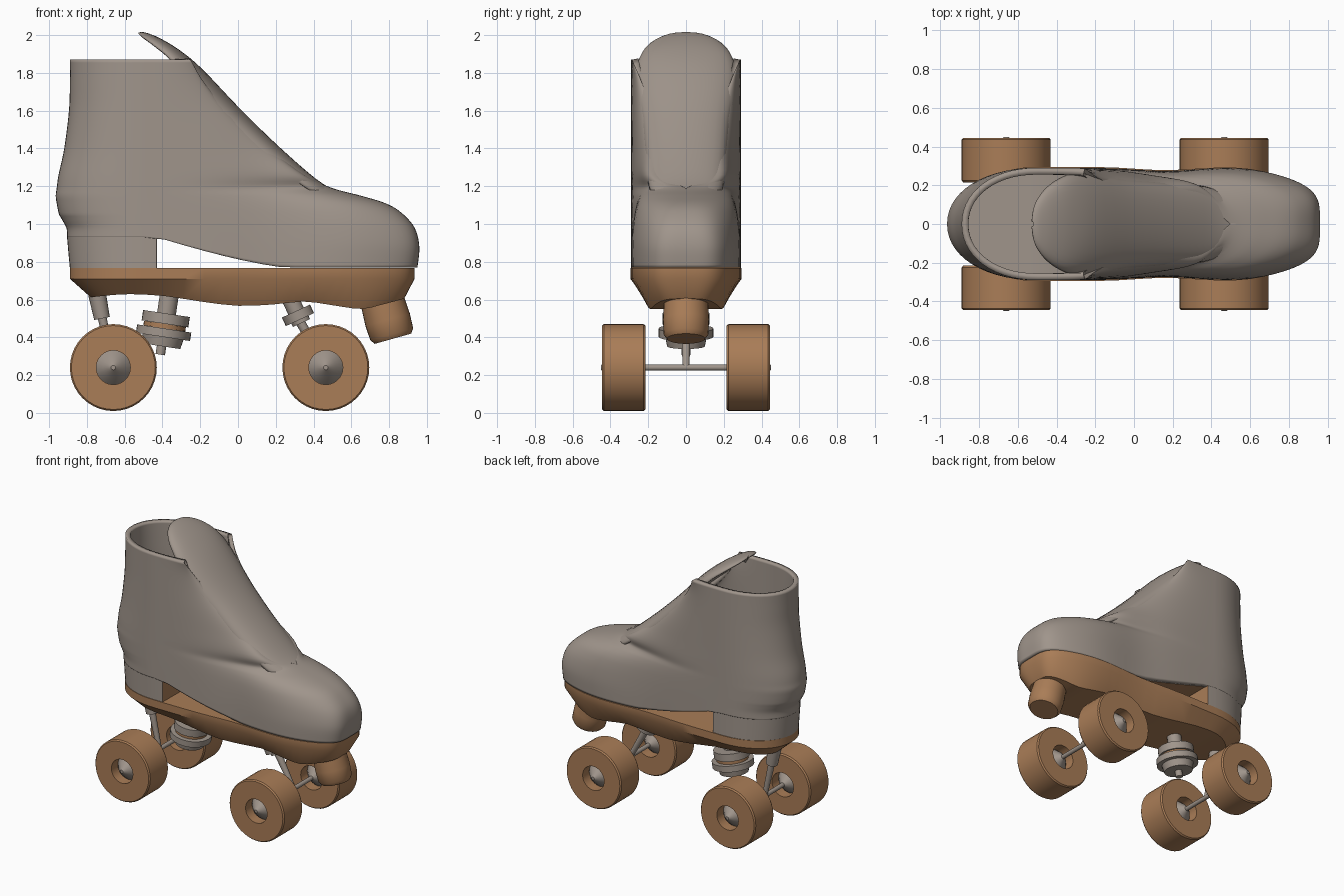
import bpy, math
from mathutils import Vector

if "Cube" in bpy.data.objects:
    bpy.data.objects.remove(bpy.data.objects["Cube"])


def material(name, rgb):
    m = bpy.data.materials.new(name)
    m.diffuse_color = (*rgb, 1)
    m.use_nodes = True
    m.node_tree.nodes["Principled BSDF"].inputs["Base Color"].default_value = m.diffuse_color
    return m


GREY = material("warm grey", (0.35, 0.30, 0.26))
BROWN = material("tan brown", (0.40, 0.205, 0.095))


def make(name, verts, faces, mats, mirror=False, thick=0, angle=35):
    me = bpy.data.meshes.new(name)
    me.from_pydata(verts, [], faces)
    for m in mats:
        me.materials.append(m)
    ob = bpy.data.objects.new(name, me)
    bpy.context.collection.objects.link(ob)
    bpy.ops.object.select_all(action='DESELECT')
    ob.select_set(True)
    bpy.context.view_layer.objects.active = ob
    bpy.ops.object.shade_smooth_by_angle(angle=math.radians(angle))
    if mirror:
        mod = ob.modifiers.new("mirror", 'MIRROR')
        mod.use_axis = (False, True, False)
        mod.merge_threshold = 0.0005
    if thick:
        mod = ob.modifiers.new("thickness", 'SOLIDIFY')
        mod.thickness = thick
        mod.offset = -1
    return ob


def grid(name, rows, mats, **kw):
    """Skin a list of equally long rows of points."""
    n = len(rows[0])
    faces = [(j*n+i, (j+1)*n+i, (j+1)*n+i+1, j*n+i+1)
             for j in range(len(rows)-1) for i in range(n-1)]
    return make(name, [p for r in rows for p in r], faces, mats, **kw)


def lathe(name, prof, origin, axis, mat, seg=32, closed=False):
    """Spin (radius, distance along axis) points around an axis."""
    rot = Vector((0, 0, 1)).rotation_difference(Vector(axis).normalized())
    o, k = Vector(origin), len(prof)
    verts = [o + rot @ Vector((r*math.cos(a), r*math.sin(a), h))
             for a in (2*math.pi*s/seg for s in range(seg)) for r, h in prof]
    faces = [(s*k+i, (s+1) % seg*k+i, (s+1) % seg*k+(i+1) % k, s*k+(i+1) % k)
             for s in range(seg) for i in range(k if closed else k-1)]
    if not closed:
        faces.append(tuple(s*k for s in reversed(range(seg))))
        faces.append(tuple(s*k+k-1 for s in range(seg)))
    return make(name, verts, faces, [mat])


def rod(name, p, q, r, mat, r2=None):
    d = Vector(q) - Vector(p)
    return lathe(name, [(r, 0), (r2 or r, d.length)], p, d, mat, 20)


def smooth_keys(keys, sub):
    """Smooth interpolation through rows of key values."""
    out, n = [], len(keys)
    for k in range(n-1):
        a, b = keys[k], keys[k+1]
        p, q = keys[max(k-1, 0)], keys[min(k+2, n-1)]
        for s in range(sub):
            t = s/sub
            out.append([0.5*(2*v1 + (v2-v0)*t + (2*v0-5*v1+4*v2-v3)*t*t
                             + (3*v1-v0-3*v2+v3)*t**3)
                        for v0, v1, v2, v3 in zip(p, a, b, q)])
    return out + [list(keys[-1])]


def outline(back, front, w, ye, n, c=-0.5):
    """Half foot outline from the heel to the toe, as (x, y)."""
    pts = []
    for i in range(14):
        v = math.pi/2*i/14
        pts.append((c-(c-back)*math.cos(v)**0.95, w*math.sin(v)**0.95))
    for i in range(29):
        t = i/28
        u = math.pi/2*(3*t*t-2*t**3)
        co = max(math.cos(u), 0)**(2/n) if i < 28 else 0
        pts.append((c+(front-c)*math.sin(u)**(2/n), ye+(w-ye)*co))
    return [(x, y*(1+0.07*math.exp(-((x-.6)/.25)**2)
                   - 0.05*math.exp(-((x-.15)/.2)**2))) for x, y in pts]


def arch(x):
    return 0.77+0.16*min(max((0.25-x)/0.68, 0), 1)**1.3


# Boot upper: stacked outlines (z, back, front, width, opening, roundness)
keys = [(.77, -.905, .95, .29, 0, 4), (.88, -.908, .96, .29, 0, 4),
        (.98, -.93, .935, .29, 0, 3.6), (1.06, -.95, .865, .29, 0, 3.2),
        (1.11, -.96, .78, .29, 0, 2.9), (1.15, -.965, .65, .29, 0, 2.7),
        (1.19, -.96, .50, .29, 0, 2.5), (1.26, -.95, .35, .29, .15, 2.5),
        (1.4, -.92, .17, .29, .16, 2.5), (1.6, -.895, -.05, .29, .19, 2.5),
        (1.75, -.89, -.18, .29, .235, 2.5), (1.87, -.89, -.25, .29, .285, 2.5)]
rows = []
for z, b, f, w, ye, n in smooth_keys(keys, 5):
    if z < 1.195:
        ye = 0
    row = []
    for x, y in outline(b, f, w, ye, n):
        zz = z if z > 1.05 else 1.05-(1.05-z)/0.28*(1.05-arch(x))
        row.append((x, y, zz))
    rows.append(row)
grid("boot_upper", rows, [GREY], mirror=True, thick=0.035, angle=50)

# Tongue: arched strip (x, z, half width, edge drop)
tongue = smooth_keys([(.52, 1.155, .13, .05), (.4, 1.23, .18, .06),
                      (.2, 1.405, .2, .08), (0, 1.6, .22, .09),
                      (-.2, 1.81, .26, .1), (-.32, 1.91, .235, .06),
                      (-.42, 1.97, .18, .04), (-.49, 1.998, .1, .02),
                      (-.52, 2.0, .01, 0)], 4)
rows = []
for x, z, h, d in tongue:
    row = []
    for i in range(17):
        s = -1+i/8
        row.append((x-0.65*d*s*s, h*math.sin(s*math.pi/2), z-0.7*d*s*s))
    rows.append(row)
grid("tongue", rows[::-1], [GREY], thick=-0.015, angle=60)

# Heel block with a brown front wall
rows = []
for z, b, inner in ((.765, -.89, 1), (.765, -.89, 0), (.85, -.898, 0),
                    (.93, -.905, 0), (.93, -.905, 1)):
    o = outline(b, -.43, .29, .288, 3) + [(-.43, 0)]
    rows.append([(x, 0 if inner else y, z) for x, y in o])
heel = grid("heel_block", rows, [GREY, BROWN], mirror=True)
for p in heel.data.polygons:
    p.material_index = int(abs(p.normal.x) > 0.9 and p.center.x > -0.45)

# Insole base below and footbed above it
for name, lift, mat, flip in (("insole_base", .003, BROWN, 1),
                              ("footbed", .02, GREY, -1)):
    o = outline(-.89, .93, .28, 0, 4)
    rows = [[(x, 0, arch(x)+lift) for x, y in o],
            [(x, y, arch(x)+lift) for x, y in o]]
    grid(name, rows[::flip], [mat], mirror=True)

# Sole plate with a wavy, narrower underside
under = smooth_keys([(-.8, .61), (-.6, .628), (-.4, .62), (-.2, .59),
                     (0, .567), (.2, .575), (.35, .59), (.5, .57),
                     (.65, .55), (.75, .57), (.9, .61)], 4)


def under_z(x):
    for (x0, z0), (x1, z1) in zip(under, under[1:]):
        if x <= x1:
            return z0+(z1-z0)*max(0, (x-x0)/(x1-x0))
    return under[-1][1]


top = outline(-.89, .935, .295, 0, 4)
low = outline(-.78, .88, .21, 0, 4)
rows = [[(x, 0, under_z(x)) for x, y in low],
        [(x, y, under_z(x)) for x, y in low],
        [(x, y, .71) for x, y in top],
        [(x, y, .768) for x, y in top],
        [(x, 0, .765) for x, y in top]]
grid("sole_plate", rows, [BROWN], mirror=True)

# Toe stop
lathe("toe_stop", [(.115, -.03), (.122, .1), (.118, .18), (.1, .205), (0.001, .205)],
      (.765, 0, .59), (.27, 0, -.96), BROWN)

# Wheels, hubs and axles
tyre = [(.09, -.115), (.222, -.115), (.23, -.105), (.23, .105),
        (.222, .115), (.09, .115)]
cone = [(.012, -.12), (.02, -.112), (.055, -.08), (.092, -.035),
        (.092, .035), (.055, .08), (.02, .112), (.012, .12)]
for end, x in (("rear", -.66), ("front", .465)):
    rod(end+"_axle", (x, -.44, .24), (x, .44, .24), .016, GREY)
    for side, y in (("right", -.33), ("left", .33)):
        lathe(f"{end}_{side}_wheel", tyre, (x, y, .24), (0, 1, 0), BROWN, 40, True)
        lathe(f"{end}_{side}_hub", cone, (x, y, .24), (0, 1, 0), GREY, 24)

# Truck posts and arms
rod("rear_post", (-.75, 0, .65), (-.72, 0, .5), .048, GREY, .042)
rod("rear_arm", (-.725, 0, .53), (-.66, 0, .24), .024, GREY, .018)
lathe("front_post", [(.045, 0), (.045, .1), (.082, .1), (.082, .15),
                     (.05, .15), (.05, .17)],
      (.265, 0, .63), (.42, 0, -.91), GREY, 24)
rod("front_arm", (.325, 0, .49), (.465, 0, .24), .026, GREY, .018)

# Rear cushion stack
axis = (-.15, 0, -.99)
lathe("cushion_stack", [(.05, -.04), (.05, .09), (.125, .09), (.125, .145),
                        (.105, .145), (.105, .17), (.145, .17), (.145, .215),
                        (.11, .215), (.1, .265), (.025, .265), (.025, .31)],
      (-.365, 0, .615), axis, GREY)
lathe("cushion_ring", [(.112, .146), (.112, .169)], (-.365, 0, .615), axis, BROWN)
